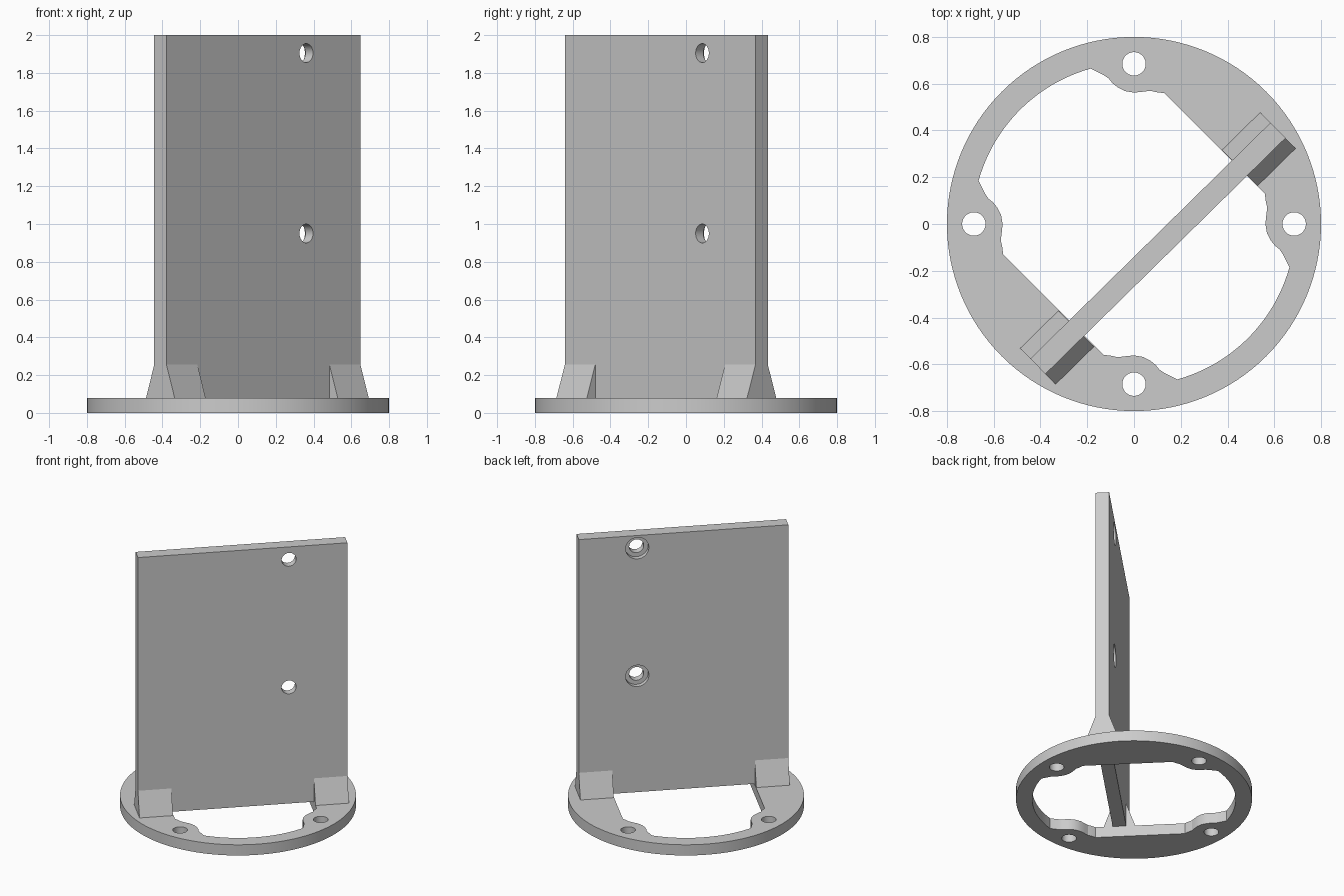
import bpy, bmesh, math
from mathutils import Matrix

cube = bpy.data.objects.get("Cube")
if cube:
    bpy.data.objects.remove(cube, do_unlink=True)

grey = bpy.data.materials.new("light grey")
grey.use_nodes = True
colour = (0.6, 0.6, 0.6, 1)
grey.diffuse_color = colour
grey.node_tree.nodes["Principled BSDF"].inputs["Base Color"].default_value = colour

TURN = Matrix.Rotation(math.radians(44.5), 4, 'Z')   # plate runs diagonally
RING_H = 0.08
BACK, FRONT = -0.10, -0.192                           # plate faces, local y
HALF = 0.72


def make(name, bm, matrix=Matrix()):
    bm.transform(matrix)
    bmesh.ops.recalc_face_normals(bm, faces=bm.faces)
    mesh = bpy.data.meshes.new(name)
    bm.to_mesh(mesh)
    bm.free()
    mesh.materials.append(grey)
    obj = bpy.data.objects.new(name, mesh)
    bpy.context.collection.objects.link(obj)
    return obj


def prism(name, points, vector, matrix=Matrix()):
    """Extrude a closed 3D outline along a vector."""
    bm = bmesh.new()
    face = bm.faces.new([bm.verts.new(p) for p in points])
    result = bmesh.ops.extrude_face_region(bm, geom=[face], use_keep_orig=True)
    verts = [v for v in result["geom"] if isinstance(v, bmesh.types.BMVert)]
    bmesh.ops.translate(bm, verts=verts, vec=vector)
    return make(name, bm, matrix)


def cylinder(name, radius, depth, matrix, sides=48):
    bm = bmesh.new()
    bmesh.ops.create_cone(bm, cap_ends=True, segments=sides, radius1=radius,
                          radius2=radius, depth=depth)
    return make(name, bm, matrix)


def cut(target, cutter):
    cutter.hide_render = True
    mod = target.modifiers.new("cut", 'BOOLEAN')
    mod.operation = 'DIFFERENCE'
    mod.solver = 'EXACT'
    mod.object = cutter
    bpy.context.view_layer.objects.active = target
    bpy.ops.object.modifier_apply(modifier=mod.name)
    bpy.data.objects.remove(cutter, do_unlink=True)


def smooth(obj):
    bpy.ops.object.select_all(action='DESELECT')
    obj.select_set(True)
    bpy.context.view_layer.objects.active = obj
    bpy.ops.object.shade_smooth_by_angle(angle=math.radians(20))


# Base ring with a shaped opening: screw bosses, flat chords and round arcs
ring = cylinder("base_ring", 0.8, RING_H, Matrix.Translation((0, 0, RING_H / 2)), 128)
boss = [(-0.185, 0.665), (-0.13, 0.637), (-0.108, 0.622), (-0.093, 0.603),
        (-0.07, 0.585), (-0.04, 0.569), (0, 0.562), (0.04, 0.566),
        (0.07, 0.57), (0.10, 0.563), (0.13, 0.56)]
half = boss + [(y, x) for x, y in reversed(boss)]
start = math.atan2(-0.185, 0.665)
end = -math.pi / 2 - start
steps = 24
for i in range(1, steps):
    a = start + (end - start) * i / steps
    half.append((0.69 * math.cos(a), 0.69 * math.sin(a)))
outline = half + [(-x, -y) for x, y in half]
cut(ring, prism("opening_cutter", [(x, y, -0.1) for x, y in outline], (0, 0, 0.4)))
for x, y in ((0.685, 0), (-0.685, 0), (0, 0.685), (0, -0.685)):
    cut(ring, cylinder("screw_cutter", 0.05, 0.4, Matrix.Translation((x, y, 0))))
smooth(ring)

# Upright mounting plate
plate = prism("upright_plate",
              [(-HALF, FRONT, RING_H), (HALF, FRONT, RING_H),
               (HALF, BACK, RING_H), (-HALF, BACK, RING_H)],
              (0, 0, 2 - RING_H), TURN)

# Through holes, counterbored from the back
lie_flat = Matrix.Rotation(math.pi / 2, 4, 'X')
for u in (-0.322, 0.318):
    for z in (0.95, 1.905):
        for radius, y, depth in ((0.05, -0.15, 0.4), (0.08, BACK, 0.07)):
            place = TURN @ Matrix.Translation((u, y, z)) @ lie_flat
            cut(plate, cylinder("hole_cutter", radius, depth, place))
smooth(plate)

# Wedge gussets at both ends, front and back
for side, u in (("right", -HALF), ("left", HALF - 0.23)):
    for face, y, out in (("front", FRONT, -0.062), ("back", BACK, 0.062)):
        prism(f"{face}_{side}_gusset",
              [(u, y, RING_H), (u, y + out, RING_H), (u, y, 0.255)],
              (0.23, 0, 0), TURN)
